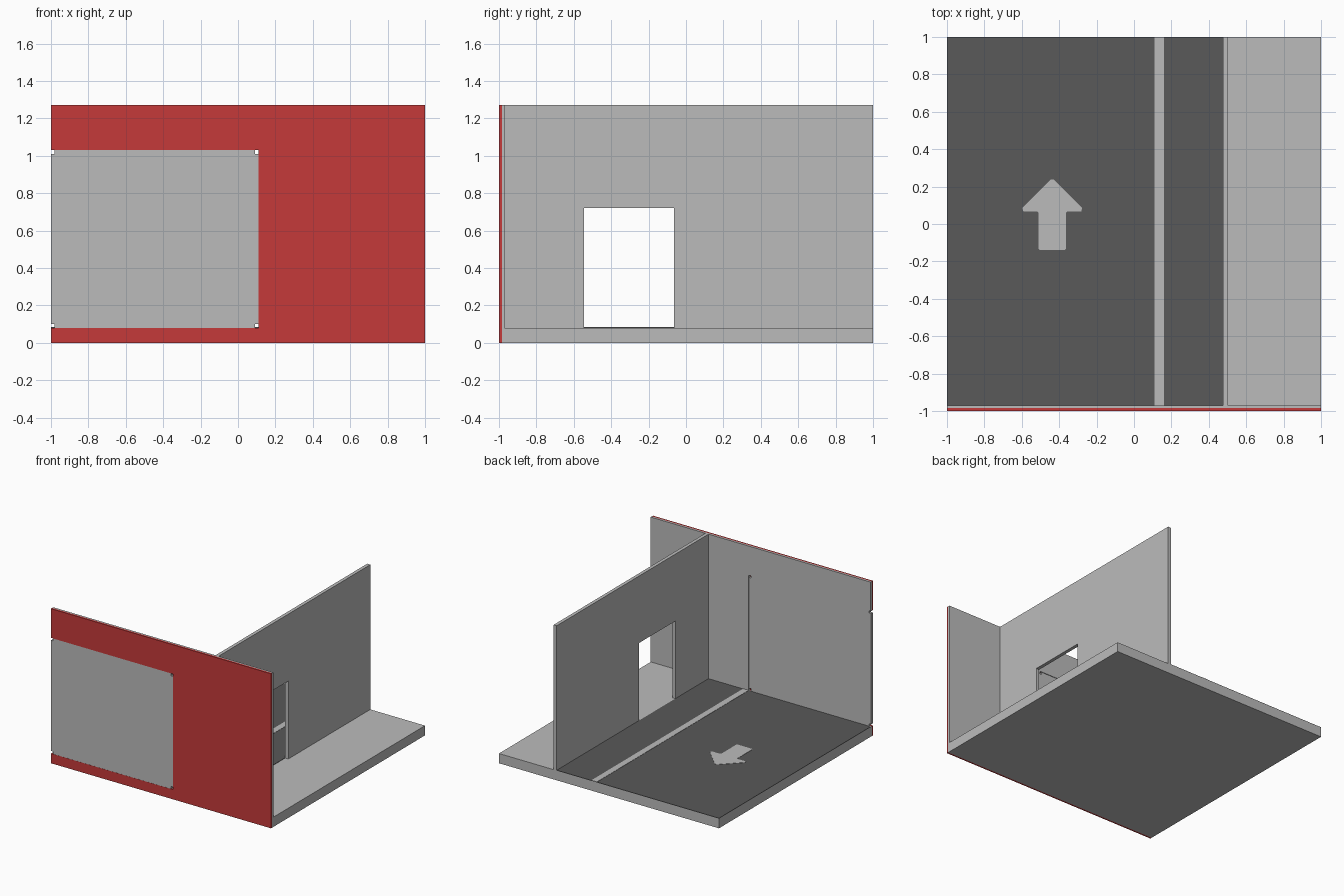
import bpy, bmesh

if "Cube" in bpy.data.objects:
    bpy.data.objects.remove(bpy.data.objects["Cube"])


def material(name, rgb):
    m = bpy.data.materials.new(name)
    m.diffuse_color = (*rgb, 1)
    m.use_nodes = True
    m.node_tree.nodes["Principled BSDF"].inputs["Base Color"].default_value = m.diffuse_color
    return m


GREY = material("concrete grey", (0.50, 0.50, 0.50))
DARK = material("asphalt grey", (0.10, 0.10, 0.10))
RED = material("facade red", (0.56, 0.042, 0.042))

# maps (u, v, depth) to xyz for a profile extruded along the given axis
AXES = {
    "x": lambda u, v, d: (d, u, v),
    "y": lambda u, v, d: (u, d, v),
    "z": lambda u, v, d: (u, v, d),
}


def prism(name, pts, axis, a, b, mat):
    """Extrude a flat outline from a to b along an axis."""
    bm = bmesh.new()
    face = bm.faces.new([bm.verts.new(AXES[axis](u, v, a)) for u, v in pts])
    ext = bmesh.ops.extrude_face_region(bm, geom=[face])
    move = AXES[axis](0, 0, b - a)
    verts = [g for g in ext["geom"] if isinstance(g, bmesh.types.BMVert)]
    bmesh.ops.translate(bm, verts=verts, vec=move)
    bmesh.ops.recalc_face_normals(bm, faces=bm.faces)
    me = bpy.data.meshes.new(name)
    bm.to_mesh(me)
    bm.free()
    me.materials.append(mat)
    ob = bpy.data.objects.new(name, me)
    bpy.context.collection.objects.link(ob)
    return ob


def rect(u0, u1, v0, v1):
    return [(u0, v0), (u1, v0), (u1, v1), (u0, v1)]


FLOOR, TOP = 0.08, 1.27
GATE_X, GATE_Z = 0.11, 1.03
SKIN, INNER = -0.985, -0.97

# Base slab and dark floor covering
prism("base_slab", rect(-1, 1, SKIN, 1), "z", 0, FLOOR, GREY)
prism("road_surface", rect(-1, 0.475, INNER, 1), "z", FLOOR, FLOOR + 0.003, DARK)

# Painted lane line and arrow
MARK = (FLOOR + 0.003, FLOOR + 0.005)
prism("lane_line", rect(0.11, 0.16, INNER, 1), "z", *MARK, GREY)
half = [(0.007, 0.238), (0.16, 0.085), (0.155, 0.068), (0.08, 0.068),
        (0.073, 0.06), (0.073, -0.133), (0.066, -0.14)]
arrow = [(-0.437 + x, y) for x, y in half]
arrow += [(-0.437 - x, y) for x, y in reversed(half)]
prism("direction_arrow", arrow, "z", *MARK, GREY)

# Front wall: red outer skin and grey inner layer around the gate opening
prism("front_skin", [(-1, 0), (1, 0), (1, TOP), (-1, TOP), (-1, GATE_Z),
                     (GATE_X, GATE_Z), (GATE_X, FLOOR), (-1, FLOOR)],
      "y", -1, SKIN, RED)
prism("front_inner_wall", [(GATE_X, FLOOR), (1, FLOOR), (1, TOP), (-1, TOP),
                           (-1, GATE_Z), (GATE_X, GATE_Z)],
      "y", SKIN, INNER, GREY)

# Gate panel with small notched corners
n = 0.02
l, r, b, t = -1, GATE_X, FLOOR, GATE_Z
prism("gate_panel", [(l + n, b), (r - n, b), (r - n, b + n), (r, b + n),
                     (r, t - n), (r - n, t - n), (r - n, t), (l + n, t),
                     (l + n, t - n), (l, t - n), (l, b + n), (l + n, b + n)],
      "y", -0.999, -0.975, GREY)

# Dividing wall with doorway
prism("dividing_wall", [(INNER, FLOOR), (-0.545, FLOOR), (-0.545, 0.72),
                        (-0.065, 0.72), (-0.065, FLOOR), (1, FLOOR),
                        (1, TOP), (INNER, TOP)],
      "x", 0.475, 0.503, GREY)
